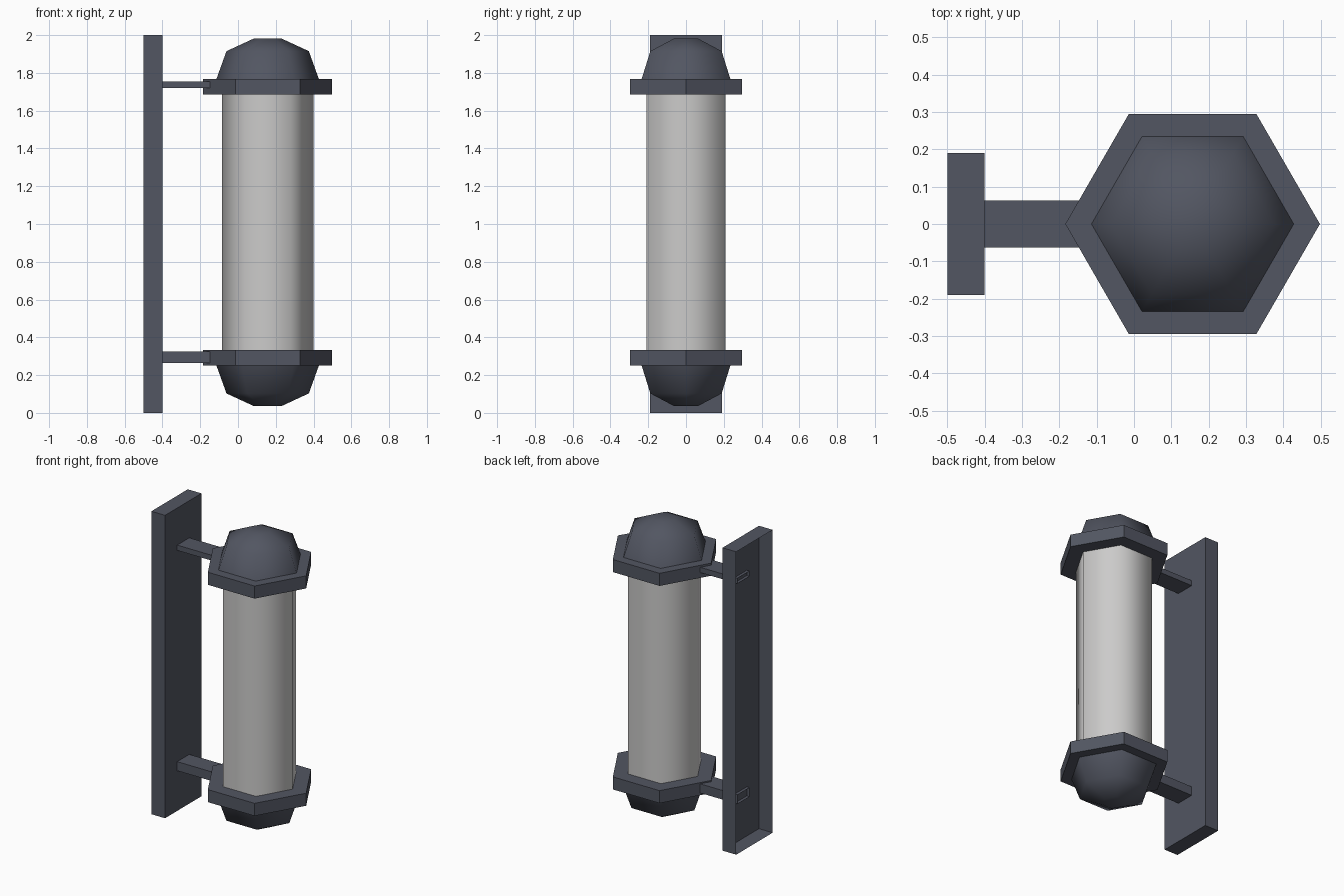
import bpy, bmesh, math

if "Cube" in bpy.data.objects:
    bpy.data.objects.remove(bpy.data.objects["Cube"])

CX = 0.157  # lamp axis


def material(name, rgb):
    m = bpy.data.materials.new(name)
    m.diffuse_color = (*rgb, 1)
    m.use_nodes = True
    m.node_tree.nodes["Principled BSDF"].inputs["Base Color"].default_value = m.diffuse_color
    return m


METAL = material("dark slate metal", (0.085, 0.093, 0.122))
GLASS = material("pale grey glass", (0.60, 0.595, 0.59))


def finish(bm, name, mat, smooth=False):
    bmesh.ops.recalc_face_normals(bm, faces=bm.faces)
    me = bpy.data.meshes.new(name)
    bm.to_mesh(me)
    bm.free()
    for p in me.polygons:
        p.use_smooth = smooth
    me.materials.append(mat)
    ob = bpy.data.objects.new(name, me)
    bpy.context.collection.objects.link(ob)
    return ob


def hex_loft(name, profile, mat, smooth=False, caps=True):
    """Stack of six-sided rings given as (z, radius)."""
    bm = bmesh.new()
    rings = [[bm.verts.new((CX + r * math.cos(k * math.pi / 3),
                            r * math.sin(k * math.pi / 3), z))
              for k in range(6)] for z, r in profile]
    for a, b in zip(rings, rings[1:]):
        for i in range(6):
            j = (i + 1) % 6
            bm.faces.new((a[i], a[j], b[j], b[i]))
    if caps:
        bm.faces.new(rings[0])
        bm.faces.new(rings[-1])
    return finish(bm, name, mat, smooth)


def open_box(name, lo, hi):
    """Box whose wall-side (-x) face is left open."""
    bm = bmesh.new()
    bmesh.ops.create_cube(bm, size=1)
    for v in bm.verts:
        v.co = [lo[i] + (v.co[i] + 0.5) * (hi[i] - lo[i]) for i in range(3)]
    bm.normal_update()
    back = [f for f in bm.faces if f.normal.x < -0.9]
    bm.normal_update()
    bmesh.ops.delete(bm, geom=back, context='FACES_ONLY')
    return finish(bm, name, METAL)


# Wall plate and the two arms poking slightly through it
open_box("wall_plate", (-0.5, -0.19, 0), (-0.4, 0.19, 2))
open_box("upper_arm", (-0.42, -0.063, 1.72), (-0.05, 0.063, 1.755))
open_box("lower_arm", (-0.42, -0.063, 0.265), (-0.05, 0.063, 0.325))

# Glass tube
hex_loft("glass_tube", [(0.29, 0.242), (1.72, 0.242)], GLASS, True, caps=False)

# Hexagonal collars
hex_loft("upper_collar", [(1.685, 0.341), (1.768, 0.341)], METAL)
hex_loft("lower_collar", [(0.25, 0.341), (0.333, 0.341)], METAL)

# Softly shaded domed caps
for name, base, s in (("upper_dome", 1.765, 1), ("lower_dome", 0.253, -1)):
    bm_profile = [(base, 0.272), (base + s * 0.150, 0.218), (base + s * 0.217, 0.073)]
    dome = hex_loft(name, bm_profile, METAL, True)
    # remove the hidden base so the smoothing follows the dome only
    bm = bmesh.new()
    bm.from_mesh(dome.data)
    hidden = [f for f in bm.faces if all(abs(v.co.z - base) < 1e-4 for v in f.verts)]
    bmesh.ops.delete(bm, geom=hidden, context='FACES_ONLY')
    bm.to_mesh(dome.data)
    bm.free()
